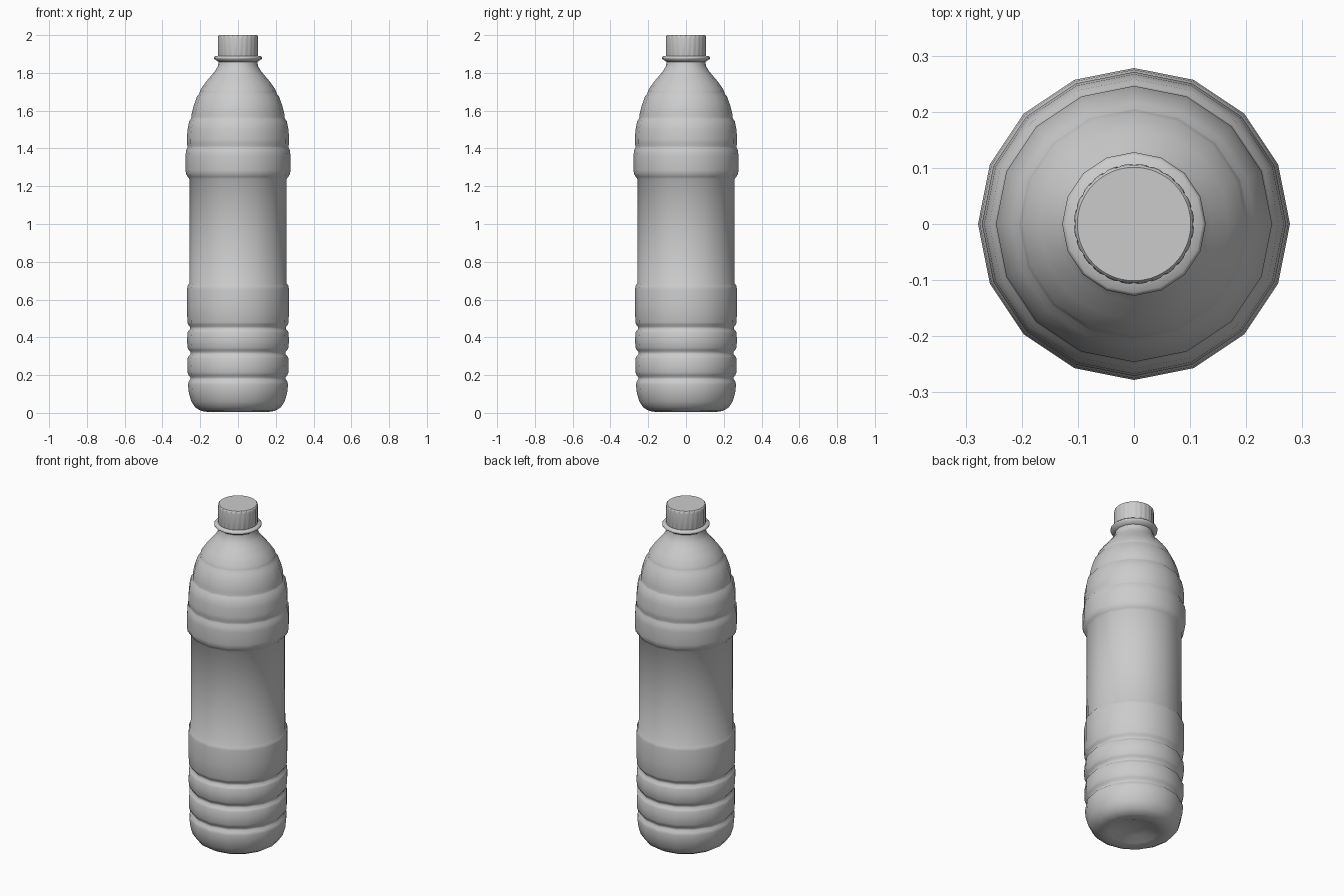
import bpy, bmesh
from math import cos, sin, pi, radians


def lathe(name, profile, sides, ridge=None, angle=40):
    """Revolve (radius, z) points; radius 0 makes a pole. ridge(i, r, z) adjusts the radius."""
    bm = bmesh.new()
    rings = []
    for r, z in profile:
        if r == 0:
            rings.append([bm.verts.new((0, 0, z))] * sides)
            continue
        ring = []
        for i in range(sides):
            a = 2 * pi * i / sides
            q = ridge(i, r, z) if ridge else r
            ring.append(bm.verts.new((q * cos(a), q * sin(a), z)))
        rings.append(ring)
    for lo, hi in zip(rings, rings[1:]):
        for i in range(sides):
            j = (i + 1) % sides
            quad = list(dict.fromkeys((lo[i], lo[j], hi[j], hi[i])))
            bm.faces.new(quad)
    bmesh.ops.recalc_face_normals(bm, faces=bm.faces)
    me = bpy.data.meshes.new(name)
    bm.to_mesh(me)
    bm.free()
    ob = bpy.data.objects.new(name, me)
    bpy.context.collection.objects.link(ob)
    bpy.context.view_layer.objects.active = ob
    ob.select_set(True)
    bpy.ops.object.shade_smooth_by_angle(angle=radians(angle))
    ob.select_set(False)
    return ob


def groove(z, r):
    """Rounded ring groove with its deepest radius r at height z."""
    return [(r + 0.009, z - 0.016), (r, z - 0.006), (r, z + 0.006), (r + 0.009, z + 0.016)]


# Bottle body: dished base, ribbed lower part, label recess, ribbed shoulder, neck
body = [(0, 0.04), (0.08, 0.032), (0.13, 0.012), (0.16, 0.005), (0.195, 0.01),
        (0.225, 0.028), (0.247, 0.06), (0.26, 0.105), (0.265, 0.15)]
body += groove(0.183, 0.252)
body += [(0.267, 0.215), (0.268, 0.25), (0.266, 0.29)]
body += groove(0.317, 0.252)
body += [(0.267, 0.345), (0.27, 0.385), (0.267, 0.425)]
body += groove(0.45, 0.254)
body += [(0.268, 0.48), (0.27, 0.56), (0.27, 0.655), (0.267, 0.672), (0.258, 0.685),
         (0.257, 0.96), (0.257, 1.238), (0.266, 1.25), (0.275, 1.265), (0.278, 1.285),
         (0.278, 1.36), (0.275, 1.39)]
body += [(0.268, 1.403), (0.267, 1.413), (0.271, 1.425), (0.271, 1.45), (0.267, 1.50),
         (0.258, 1.545), (0.249, 1.556), (0.246, 1.565), (0.246, 1.58), (0.235, 1.625),
         (0.217, 1.675), (0.206, 1.688), (0.203, 1.698), (0.198, 1.712), (0.17, 1.752),
         (0.138, 1.79), (0.118, 1.815), (0.107, 1.835), (0.102, 1.86), (0.10, 1.89), (0, 1.89)]
lathe("bottle_body", body, 16, angle=60)

# Support ring under the cap
lathe("neck_ring", [(0.095, 1.855), (0.105, 1.86), (0.127, 1.874), (0.128, 1.882),
                    (0.122, 1.888), (0.095, 1.892)], 16, angle=60)

# Screw cap with vertical grip ridges
lathe("cap", [(0, 1.888), (0.105, 1.888), (0.107, 1.892), (0.107, 1.985),
              (0.105, 1.996), (0.101, 2.0), (0, 2.0)], 96,
      ridge=lambda i, r, z: r - 0.003 if 1.89 < z < 1.99 and i % 4 == 0 else r)
